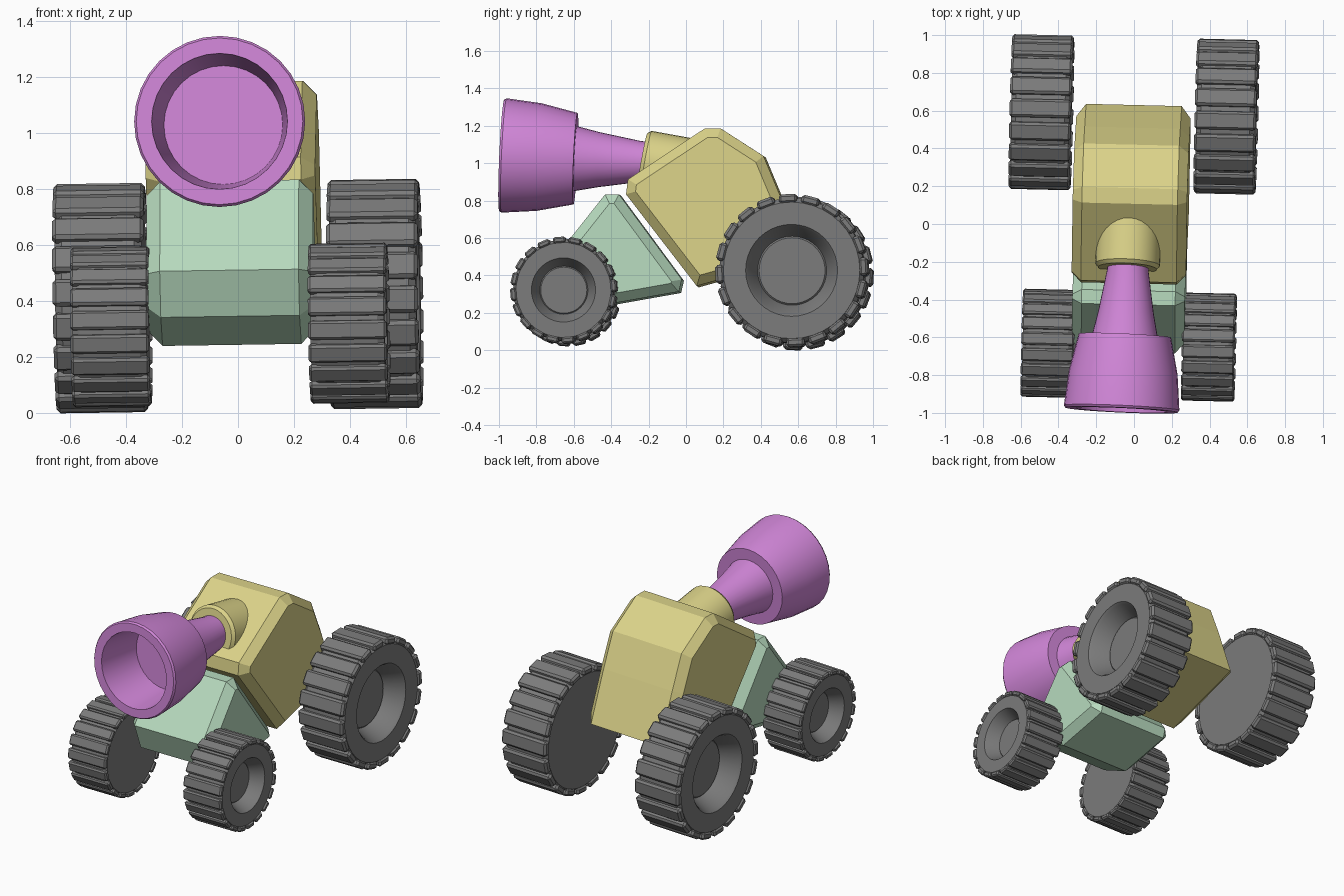
import bpy, bmesh, math
from mathutils import Matrix, Vector

if "Cube" in bpy.data.objects:
    bpy.data.objects.remove(bpy.data.objects["Cube"])


def mat(name, rgb):
    m = bpy.data.materials.new(name)
    m.diffuse_color = (*rgb, 1)
    m.use_nodes = True
    m.node_tree.nodes["Principled BSDF"].inputs["Base Color"].default_value = m.diffuse_color
    return m


PURPLE = mat("purple", (0.64, 0.24, 0.69))
YELLOW = mat("sand_yellow", (0.71, 0.65, 0.25))
GREEN = mat("pale_green", (0.48, 0.71, 0.52))
GREY = mat("tyre_grey", (0.20, 0.20, 0.20))

# The whole vehicle sits with a slight yaw and roll
TILT = (Matrix.Translation((-0.008, 0, 0)) @ Matrix.Rotation(-0.024, 4, 'Z')
        @ Matrix.Rotation(-0.015, 4, 'Y'))


def finish(bm, name, material, matrix, smooth=None):
    bmesh.ops.recalc_face_normals(bm, faces=bm.faces)
    me = bpy.data.meshes.new(name)
    bm.to_mesh(me)
    bm.free()
    me.materials.append(material)
    ob = bpy.data.objects.new(name, me)
    bpy.context.collection.objects.link(ob)
    ob.matrix_world = matrix
    if smooth:
        bpy.ops.object.select_all(action='DESELECT')
        ob.select_set(True)
        bpy.context.view_layer.objects.active = ob
        bpy.ops.object.shade_smooth_by_angle(angle=math.radians(smooth))
    return ob


def lathe(bm, profile, n):
    """Turn (radius, height) points around the local x axis."""
    verts = [bm.verts.new((h, 0, r)) for r, h in profile]
    edges = [bm.edges.new(p) for p in zip(verts, verts[1:])]
    bmesh.ops.spin(bm, geom=verts + edges, cent=(0, 0, 0), axis=(1, 0, 0),
                   angle=2 * math.pi, steps=n)
    bmesh.ops.remove_doubles(bm, verts=bm.verts, dist=0.0005)


def hull(name, profile, half, bevel, material):
    """Side profile (y, z) extruded across x, with chamfered flanks."""
    bm = bmesh.new()
    face = bm.faces.new([bm.verts.new((-half, y, z)) for y, z in profile])
    ext = bmesh.ops.extrude_face_region(bm, geom=[face])["geom"]
    bmesh.ops.translate(bm, vec=(2 * half, 0, 0),
                        verts=[v for v in ext if isinstance(v, bmesh.types.BMVert)])
    bmesh.ops.recalc_face_normals(bm, faces=bm.faces)
    rim = [e for e in bm.edges if abs(e.verts[0].co.x - e.verts[1].co.x) < 1e-4]
    bmesh.ops.bevel(bm, geom=rim, offset=bevel, segments=1, affect='EDGES')
    finish(bm, name, material, TILT)


def wheel(name, side, x, y, z, R, hw, phase):
    rot = Matrix.Rotation(0 if side > 0 else math.pi, 4, 'Z')
    place = TILT @ Matrix.Translation((side * x, y, z)) @ rot
    w = hw - 0.008
    # tyre: flat inner side, dished outer side with hub disc
    bm = bmesh.new()
    lathe(bm, [(0, -w), (0.89 * R, -w), (0.945 * R, -w + 0.025), (0.945 * R, w - 0.025),
               (0.89 * R, w), (0.60 * R, w), (0.57 * R, w - 0.015), (0.45 * R, w - 0.3 * R),
               (0.43 * R, w - 0.28 * R), (0, w - 0.28 * R)], 40)
    finish(bm, name + "_tyre", GREY, place, 30)
    # tread blocks
    bm = bmesh.new()
    for i in range(20):
        m = (Matrix.Rotation(math.radians(phase + 18 * i), 4, 'X')
             @ Matrix.Translation((0, 0, 0.938 * R))
             @ Matrix.Diagonal((2 * hw, 0.235 * R, 0.115 * R, 1)))
        bmesh.ops.create_cube(bm, size=1, matrix=m)
    bmesh.ops.bevel(bm, geom=bm.edges[:], offset=0.03 * R, segments=1, affect='EDGES')
    finish(bm, name + "_tread", GREY, place)


# Rear (yellow) and front (green) bodies
hull("rear_body", [(0.063, 0.34), (-0.315, 0.83), (-0.305, 0.91), (0.107, 1.183),
                   (0.19, 1.183), (0.42, 1.035), (0.51, 0.82), (0.63, 0.50)],
     0.303, 0.05, YELLOW)
hull("front_body", [(-0.427, 0.83), (-0.353, 0.83), (-0.017, 0.375), (-0.032, 0.31),
                    (-0.41, 0.243), (-0.62, 0.345), (-0.68, 0.51)],
     0.298, 0.05, GREEN)

# Wheels
for side, label in ((1, "right"), (-1, "left")):
    wheel("rear_wheel_" + label, side, 0.49, 0.58, 0.4175, 0.41, 0.163, -15)
    wheel("front_wheel_" + label, side, 0.425, -0.642, 0.314, 0.286, 0.14, -13)


def turned(name, profile, tip, direction, material):
    bm = bmesh.new()
    lathe(bm, profile, 32)
    rot = Vector(direction).to_track_quat('X', 'Z').to_matrix().to_4x4()
    finish(bm, name, material, Matrix.Translation(tip) @ rot, 30)


# Collar that holds the cannon
turned("cannon_collar", [(0, 0), (0.155, 0), (0.171, -0.02), (0.171, -0.35), (0, -0.35)],
       (-0.035, -0.234, 1.008), (-0.045, -1, 0.18), YELLOW)

# Cannon: tapered barrel and hollow flared muzzle
turned("cannon", [(0, -0.3), (0.2125, -0.3), (0.243, 0), (0.298, 0), (0.306, -0.012),
                  (0.288, -0.2), (0.245, -0.395), (0.174, -0.395), (0.147, -0.52),
                  (0.11, -0.74), (0.105, -0.82), (0, -0.82)],
       (-0.066, -0.985, 1.042), (-0.045, -1, 0.045), PURPLE)
